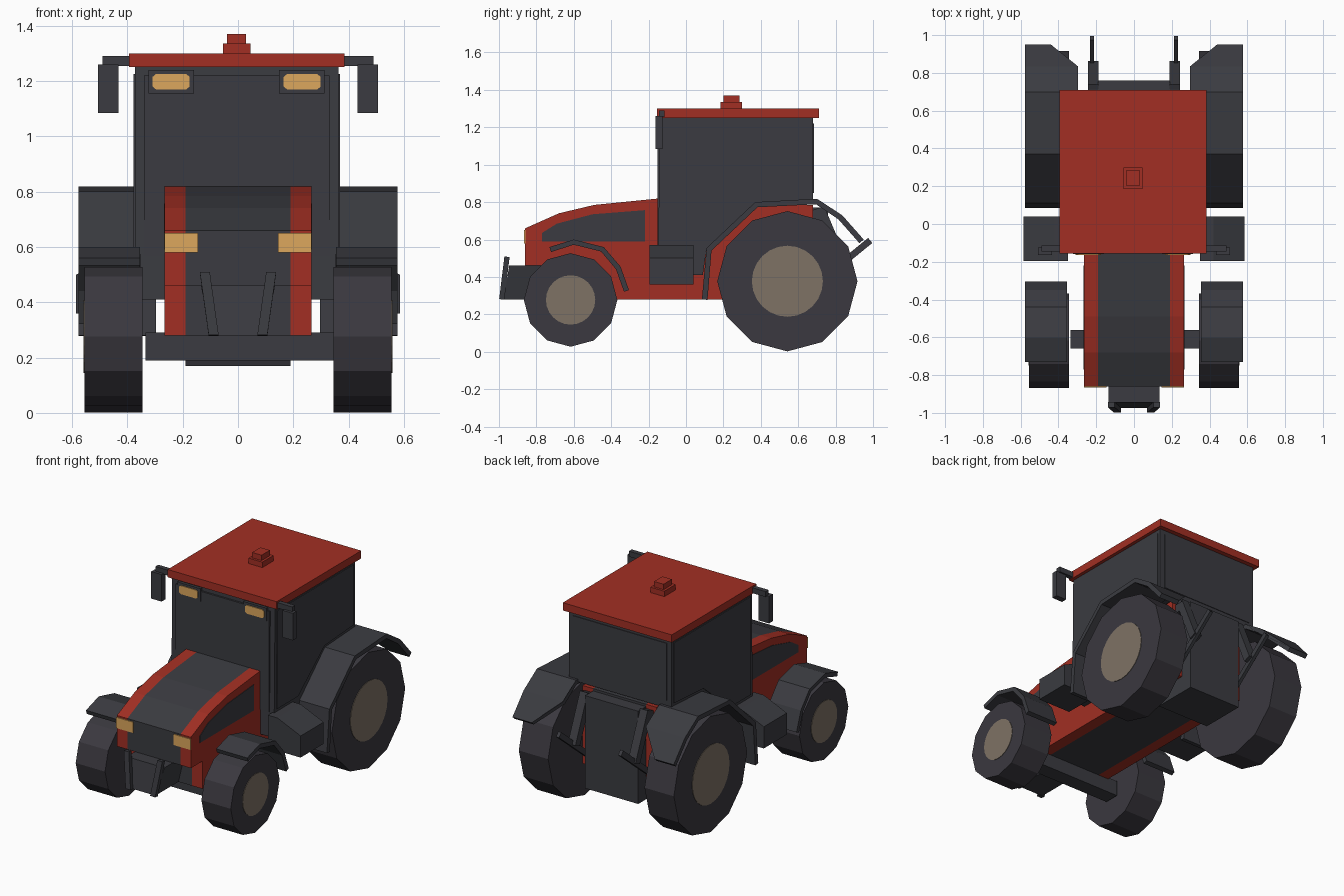
import bpy, bmesh, math
from mathutils import Vector

if "Cube" in bpy.data.objects:
    bpy.data.objects.remove(bpy.data.objects["Cube"])


def material(name, rgb):
    m = bpy.data.materials.new(name)
    m.diffuse_color = (*rgb, 1)
    m.use_nodes = True
    m.node_tree.nodes["Principled BSDF"].inputs["Base Color"].default_value = m.diffuse_color
    return m


RED = material("red paint", (0.36, 0.028, 0.017))
DARK = material("dark grey", (0.043, 0.044, 0.052))
TYRE = material("tyre rubber", (0.043, 0.040, 0.050))
HUB = material("hub taupe", (0.21, 0.17, 0.13))
AMBER = material("amber lamp", (0.72, 0.39, 0.11))


def finish(name, bm, *mats):
    bmesh.ops.recalc_face_normals(bm, faces=bm.faces)
    me = bpy.data.meshes.new(name)
    bm.to_mesh(me)
    bm.free()
    ob = bpy.data.objects.new(name, me)
    bpy.context.collection.objects.link(ob)
    for m in mats:
        me.materials.append(m)
    return ob


def prism(name, pts, cuts, mat, axis="x"):
    """Profile swept along x (points are y,z) or y (points are x,z), with rings at each cut."""
    bm = bmesh.new()
    rings = [[bm.verts.new((c, p[0], p[1]) if axis == "x" else (p[0], c, p[1])) for p in pts]
             for c in cuts]
    n = len(pts)
    for r, t in zip(rings, rings[1:]):
        for i in range(n):
            bm.faces.new((r[i], r[(i + 1) % n], t[(i + 1) % n], t[i]))
    bm.faces.new(rings[0])
    bm.faces.new(rings[-1])
    return finish(name, bm, mat)


def box(name, x, y, z, mat):
    return prism(name, [(y[0], z[0]), (y[1], z[0]), (y[1], z[1]), (y[0], z[1])], x, mat)


def bar(name, p, q, w, h, mat):
    """Square bar between two points, w wide in x and h deep."""
    p, q = Vector(p), Vector(q)
    sx = Vector((w / 2, 0, 0))
    n = (q - p).cross(Vector((1, 0, 0))).normalized() * h / 2
    bm = bmesh.new()
    a, b = [[bm.verts.new(e + sx * i + n * j) for i, j in ((-1, -1), (1, -1), (1, 1), (-1, 1))]
            for e in (p, q)]
    for i in range(4):
        bm.faces.new((a[i], a[(i + 1) % 4], b[(i + 1) % 4], b[i]))
    bm.faces.new(a)
    bm.faces.new(b)
    return finish(name, bm, mat)


def circle(y, z, r, n):
    return [(y + r * math.sin(2 * math.pi * i / n), z + r * math.cos(2 * math.pi * i / n))
            for i in range(n)]


def band(path, t):
    """Closed profile of thickness t lying under an open path."""
    under = []
    for i, p in enumerate(path):
        a, b = Vector(path[max(i - 1, 0)]), Vector(path[min(i + 1, len(path) - 1)])
        d = (b - a).normalized()
        under.append((p[0] + d.y * t, p[1] - d.x * t))
    return path + under[::-1]


# bonnet and chassis: red sides, dark centre strip
body = prism("bonnet_and_chassis",
             [(-.86, .46), (-.86, .66), (-.68, .74), (-.49, .785), (-.14, .82), (.1, .79),
              (.68, .785), (.68, .28), (-.74, .28), (-.74, .46)],
             (-.265, -.19, .19, .265), RED)
body.data.materials.append(DARK)
for f in body.data.polygons:
    if abs(f.center.x) < .1 and abs(f.normal.x) < .5:
        f.material_index = 1

# rear gearbox housing, front axle
prism("rear_housing", [(.42, .28), (.46, .17), (.76, .17), (.76, .77), (.42, .77)],
      (-.19, .19), DARK)
box("front_axle", (-.335, .35), (-.66, -.56), (.19, .29), DARK)

# cab, roof and beacon (cab sits slightly off centre)
C = -.005
prism("cab", [(-.15, .41), (-.14, 1.25), (.68, 1.25), (.68, .80), (.37, .78), (.11, .55), (.09, .41)],
      (C - .368, C + .368), DARK)
box("windscreen", (C - .335, C + .335), (-.152, -.14), (.57, 1.22), DARK)
box("rear_window", (C - .335, C + .335), (.67, .684), (.85, 1.22), DARK)
for s, tag in ((1, "right"), (-1, "left")):
    prism("side_window_" + tag,
          [(-.125, .59), (-.12, 1.225), (.66, 1.225), (.66, .835), (.36, .815), (.09, .59)],
          (C + s * .36, C + s * .373), DARK)
box("roof", (C - .39, C + .39), (-.155, .71), (1.25, 1.30), RED)
box("beacon_base", (C - .05, C + .05), (.185, .30), (1.29, 1.335), RED)
box("beacon_top", (C - .034, C + .034), (.20, .285), (1.33, 1.37), RED)


def span(s, a, b, c=0):
    return (c + s * a, c + s * b)


REAR_FENDER = [(.085, .28), (.11, .555), (.37, .80), (.70, .818), (.835, .73), (.95, .60)]
FRONT_FENDER = [(-.73, .56), (-.60, .60), (-.44, .56), (-.35, .455), (-.305, .33)]

for s, tag in ((1, "right"), (-1, "left")):
    # wheels
    for pos, y, z, r, h in (("front", -.617, .277, .25, .132), ("rear", .542, .377, .375, .19)):
        prism(f"{pos}_tyre_{tag}", circle(y, z, r, 12), span(s, .345, .555), TYRE)
        prism(f"{pos}_hub_{tag}", circle(y, z, h, 24), span(s, .55, .558), HUB)

    # fenders, the rear one with its inner tail corner cut away
    fender = prism("rear_fender_" + tag, band(REAR_FENDER, .03), span(s, .297, .577), DARK)
    for v in fender.data.vertices:
        if v.co.y > .88 and abs(v.co.x) < .4:
            v.co.x = s * .44
    prism("front_fender_" + tag, band(FRONT_FENDER, .028), span(s, .355, .577), DARK)

    # side tank with sloped shoulder
    prism("side_tank_" + tag,
          [(s * .35, .36), (s * .585, .36), (s * .585, .50), (s * .42, .572), (s * .35, .572)],
          (-.195, .04), DARK, "y")

    # lamps
    box("headlight_" + tag, span(s, .145, .266), (-.866, -.858), (.58, .65), AMBER)
    box("cab_lamp_frame_" + tag, span(s, .154, .318, C), (-.158, -.14), (1.155, 1.24), DARK)
    x0, x1, e = .17, .304, .012
    prism("cab_lamp_" + tag,
          [(C + s * x, z) for x, z in
           ((x0 + e, 1.17), (x1 - e, 1.17), (x1, 1.18), (x1, 1.215), (x1 - e, 1.225),
            (x0 + e, 1.225), (x0, 1.215), (x0, 1.18))], (-.163, -.157), AMBER, "y")

    # dark bonnet side panel
    prism("bonnet_panel_" + tag,
          [(-.77, .59), (-.77, .635), (-.69, .685), (-.50, .735), (-.22, .757), (-.22, .59)],
          span(s, .262, .268), DARK)

    # mirrors
    box("mirror_arm_" + tag, span(s, .36, .49), (-.145, -.115), (1.255, 1.29), DARK)
    box("mirror_" + tag, span(s, .433, .507), (-.163, -.125), (1.085, 1.26), DARK)

    # front hitch arms, rear lift links
    bar("front_hitch_arm_" + tag, (s * .12, -.957, .508), (s * .088, -.985, .28), .036, .028, DARK)
    bar("rear_lower_link_" + tag, (s * .222, .66, .33), (s * .222, .985, .595), .022, .035, DARK)
    bar("rear_lift_rod_" + tag, (s * .215, .84, .475), (s * .215, .715, .77), .055, .05, DARK)
    bar("rear_lift_arm_" + tag, (s * .215, .60, .70), (s * .215, .735, .745), .055, .06, DARK)

# front hitch bracket, tapering downward
bracket = prism("front_hitch_bracket",
                [(-.945, .46), (-.70, .46), (-.70, .28), (-.975, .28)], (-.135, .135), DARK)
for v in bracket.data.vertices:
    if v.co.z < .3:
        v.co.x *= .68
